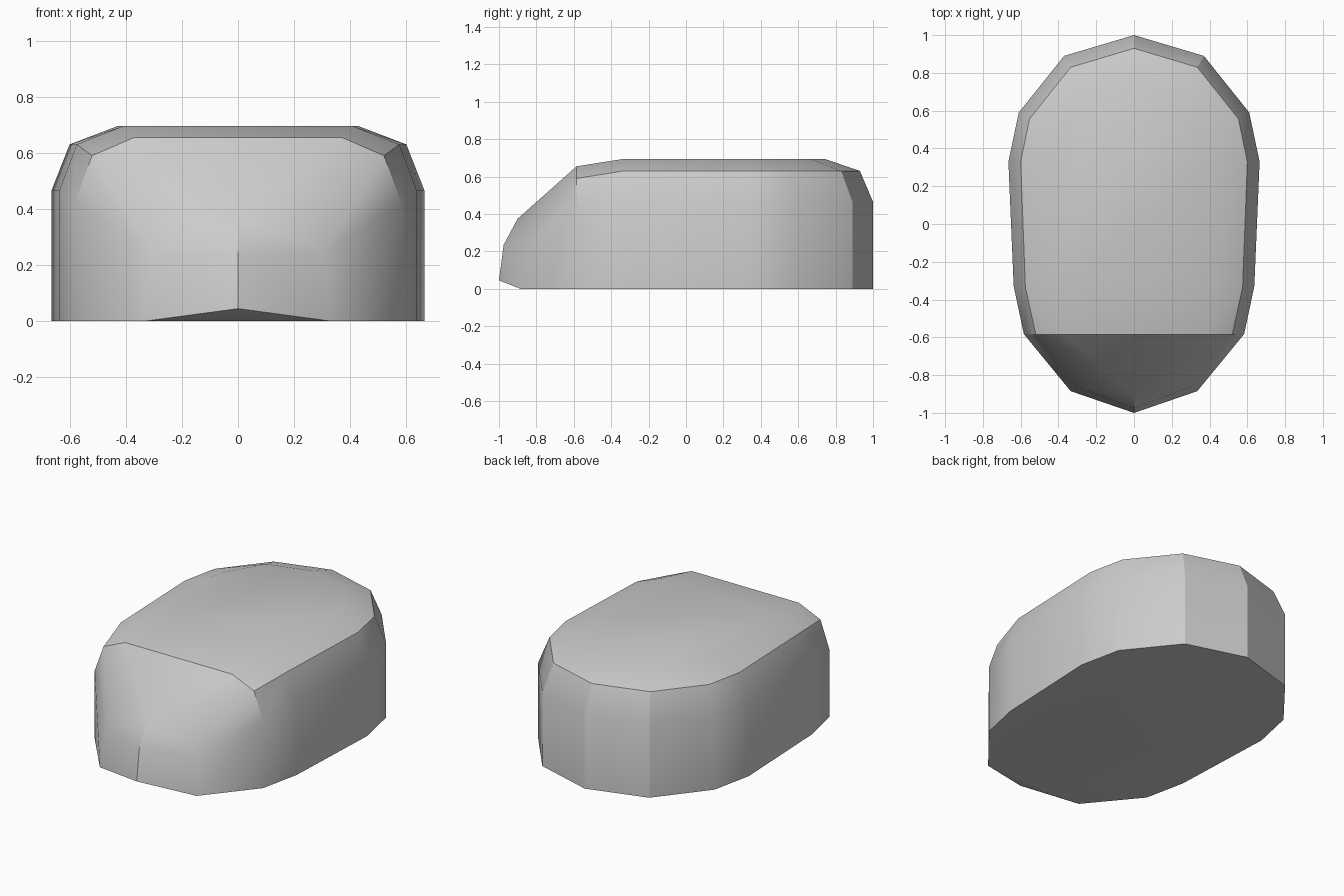
import bpy
import bmesh
import math

default = bpy.data.objects.get("Cube")
if default:
    bpy.data.objects.remove(default, do_unlink=True)

# Half outlines of the body, from the back to the front
base = [(0, 1, 0), (.37, .89, 0), (.61, .59, 0), (.665, .33, 0),
        (.637, -.33, 0), (.583, -.583, 0), (.335, -.885, 0), (0, -1, .045)]
WALL_TOP = .465
walls = [(x, y, WALL_TOP) for x, y, z in base[:5]]
shoulder = [(x, y, .63) for x, y in
            [(0, .93), (.335, .83), (.553, .557), (.6, .33), (.575, -.335)]]
roof = [(x, y, .695) for x, y in
        [(0, .74), (.27, .665), (.4, .44), (.43, .33), (.41, -.33)]]
# Sloping front: its upper corners, then the nose
slope = [(.583, -.583, .42), (.52, -.585, .59), (.37, -.585, .655)]
nose = [(.305, -.86, .245), (0, -.975, .235), (0, -.9, .375)]

# The body is the convex skin around the mirrored outlines
bm = bmesh.new()
for x, y, z in base + walls + shoulder + roof + slope + nose:
    for side in ((1, -1) if x else (1,)):
        bm.verts.new((x * side, y, z))
hull = bmesh.ops.convex_hull(bm, input=bm.verts[:])
spare = {v for v in hull["geom_interior"] if isinstance(v, bmesh.types.BMVert)}
bmesh.ops.delete(bm, geom=list(spare), context='VERTS')
bmesh.ops.dissolve_limit(bm, angle_limit=math.radians(1),
                         verts=bm.verts[:], edges=bm.edges[:])
bmesh.ops.recalc_face_normals(bm, faces=bm.faces[:])
mesh = bpy.data.meshes.new("body")
bm.to_mesh(mesh)
bm.free()
body = bpy.data.objects.new("body", mesh)
bpy.context.collection.objects.link(body)

# Plain grey material
grey = bpy.data.materials.new("light_grey")
grey.use_nodes = True
colour = (.6, .6, .6, 1)
grey.diffuse_color = colour
grey.node_tree.nodes["Principled BSDF"].inputs["Base Color"].default_value = colour
mesh.materials.append(grey)

# Soft curves with crisp corners
bpy.ops.object.select_all(action='DESELECT')
body.select_set(True)
bpy.context.view_layer.objects.active = body
bpy.ops.object.shade_smooth_by_angle(angle=math.radians(30))
